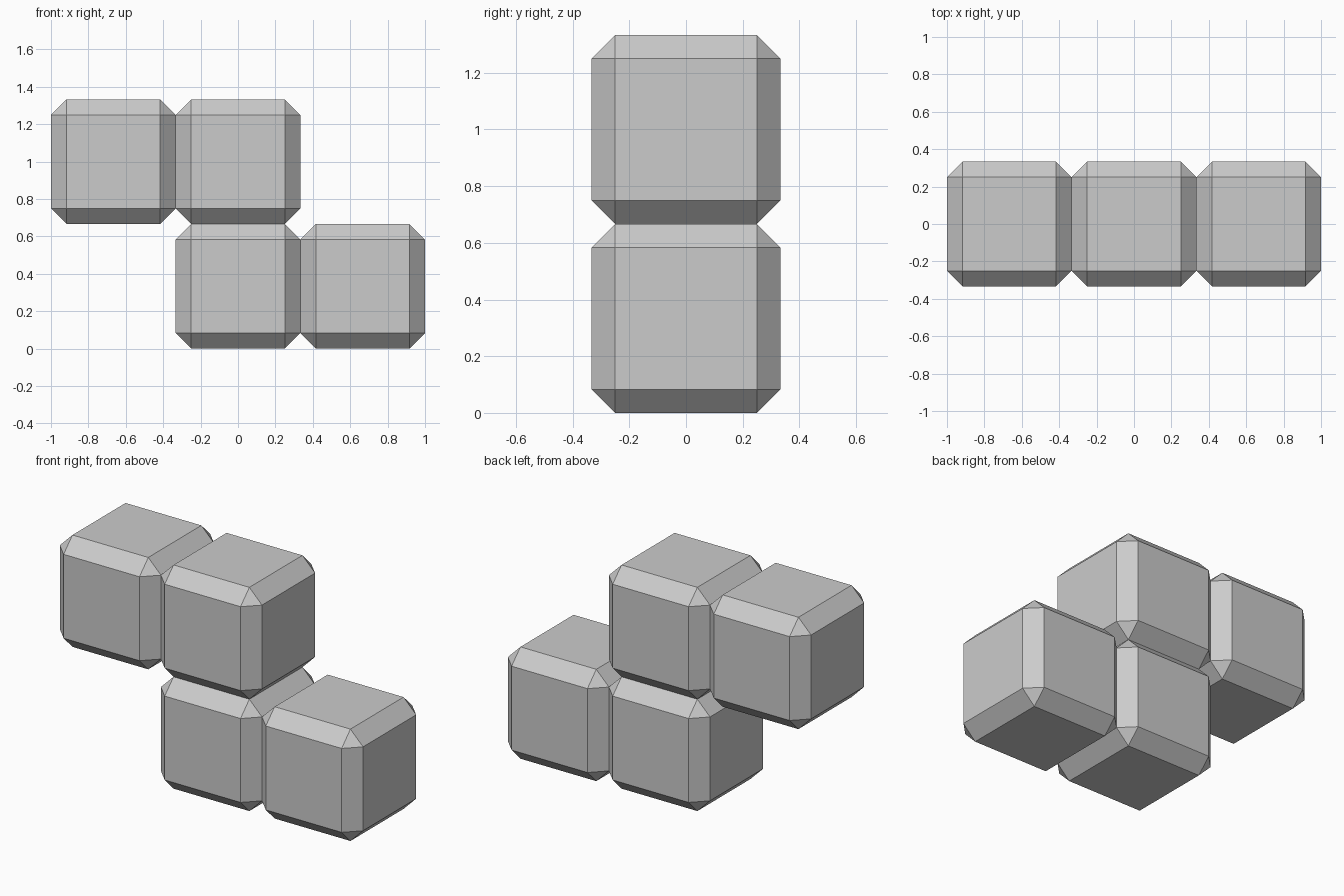
import bpy
import bmesh

if "Cube" in bpy.data.objects:
    bpy.data.objects.remove(bpy.data.objects["Cube"])

SIZE = 2 / 3        # edge length of one block
CHAMFER = SIZE / 8  # width of the flat bevel


def chamfered_block(name, column, row):
    """One cube with flat chamfered edges, placed on the block grid."""
    bm = bmesh.new()
    bmesh.ops.create_cube(bm, size=SIZE)
    bmesh.ops.bevel(bm, geom=bm.edges[:], offset=CHAMFER,
                    offset_type='OFFSET', segments=1, profile=0.5,
                    affect='EDGES')
    mesh = bpy.data.meshes.new(name)
    bm.to_mesh(mesh)
    bm.free()
    block = bpy.data.objects.new(name, mesh)
    block.location = (column * SIZE, 0, (row + 0.5) * SIZE)
    bpy.context.collection.objects.link(block)
    return block


# Stepped arrangement: two blocks below, two above shifted left
for name, column, row in (
    ("lower_right_block", 1, 0),
    ("lower_middle_block", 0, 0),
    ("upper_middle_block", 0, 1),
    ("upper_left_block", -1, 1),
):
    chamfered_block(name, column, row)
